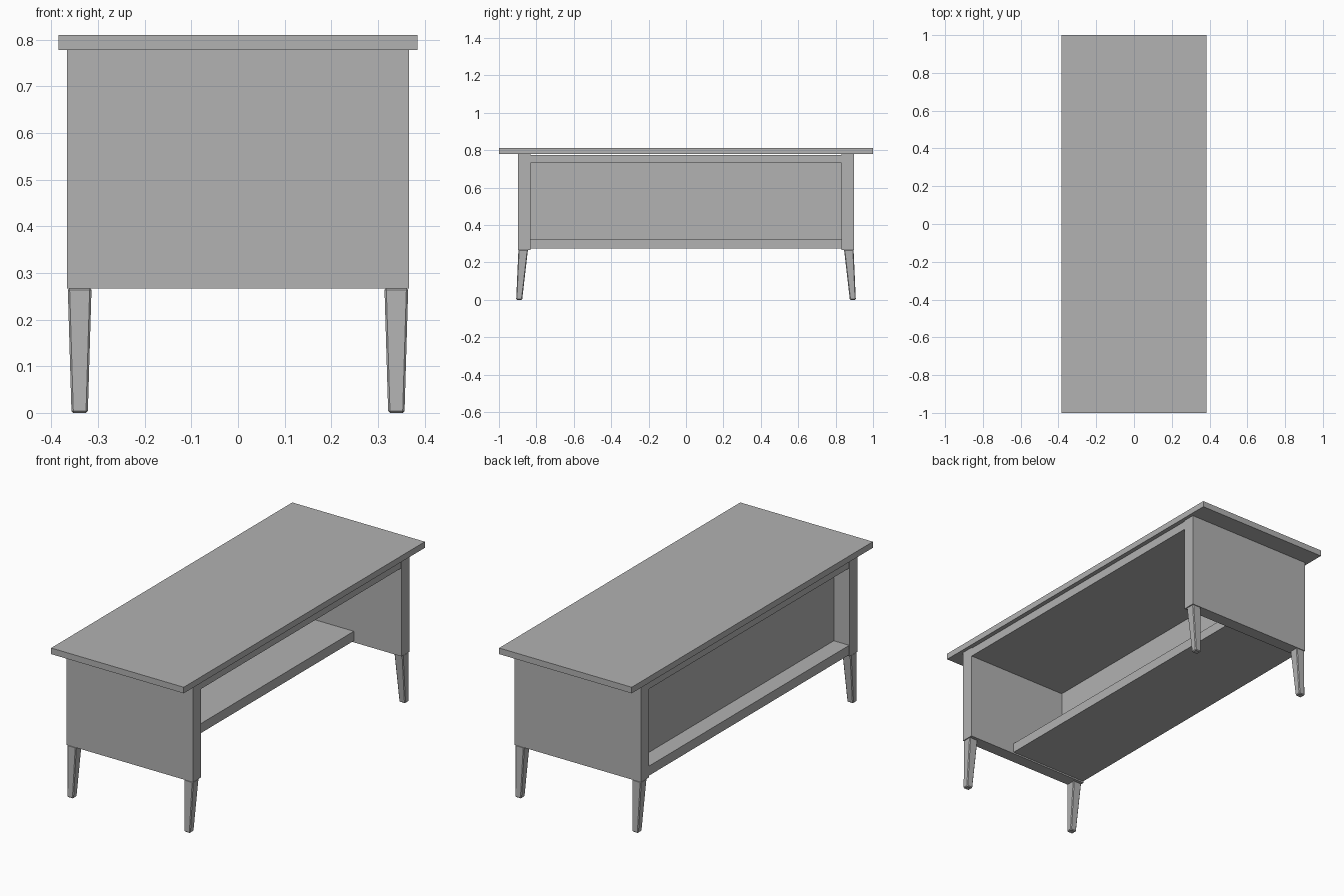
import bpy
import bmesh

if "Cube" in bpy.data.objects:
    bpy.data.objects.remove(bpy.data.objects["Cube"], do_unlink=True)

GREY = (0.445, 0.445, 0.445, 1)
grey = bpy.data.materials.new("plain grey")
grey.use_nodes = True
grey.diffuse_color = GREY
grey.node_tree.nodes["Principled BSDF"].inputs["Base Color"].default_value = GREY


def tapered_box(name, bottom, top, z_low, z_high):
    """Box between two rectangles, each given as (x0, x1, y0, y1)."""
    bm = bmesh.new()
    rings = []
    for (x0, x1, y0, y1), z in ((bottom, z_low), (top, z_high)):
        rings.append([bm.verts.new((x, y, z))
                      for x, y in ((x0, y0), (x1, y0), (x1, y1), (x0, y1))])
    low, high = rings
    bm.faces.new(low[::-1])
    bm.faces.new(high)
    for i in range(4):
        j = (i + 1) % 4
        bm.faces.new((low[i], low[j], high[j], high[i]))
    bmesh.ops.recalc_face_normals(bm, faces=bm.faces)
    mesh = bpy.data.meshes.new(name)
    bm.to_mesh(mesh)
    bm.free()
    mesh.materials.append(grey)
    obj = bpy.data.objects.new(name, mesh)
    bpy.context.collection.objects.link(obj)
    return obj


def box(name, x0, x1, y0, y1, z0, z1):
    rect = (x0, x1, y0, y1)
    return tapered_box(name, rect, rect, z0, z1)


INNER = 0.832    # inner face of the end panels
OUTER = 0.897    # outer face of the end panels
HALF = 0.367     # half depth of the body

# Overhanging top and the slab beneath it
box("tabletop", -0.385, 0.385, -1, 1, 0.778, 0.81)
box("under_top_slab", -HALF + 0.002, HALF - 0.002, -INNER, INNER, 0.73, 0.775)

# Low shelf with the upright divider standing on it
box("shelf", -HALF + 0.002, 0.09, -INNER, INNER, 0.275, 0.325)
box("divider_panel", -0.276, -0.225, -INNER, INNER, 0.325, 0.73)

# End panels and splayed, tapered legs
for end, sy in (("front", -1), ("back", 1)):
    y0, y1 = sorted((sy * INNER, sy * OUTER))
    box(end + "_end_panel", -HALF, HALF, y0, y1, 0.267, 0.778)
    for side, sx in (("right", -1), ("left", 1)):
        top = sorted((sx * 0.314, sx * 0.365)) + sorted((sy * 0.845, sy * 0.896))
        foot = sorted((sx * 0.322, sx * 0.357)) + sorted((sy * 0.876, sy * 0.908))
        leg = tapered_box(f"{end}_{side}_leg", foot, top, 0, 0.268)
        bevel = leg.modifiers.new("soft_edges", "BEVEL")
        bevel.width = 0.004
        bevel.segments = 1
